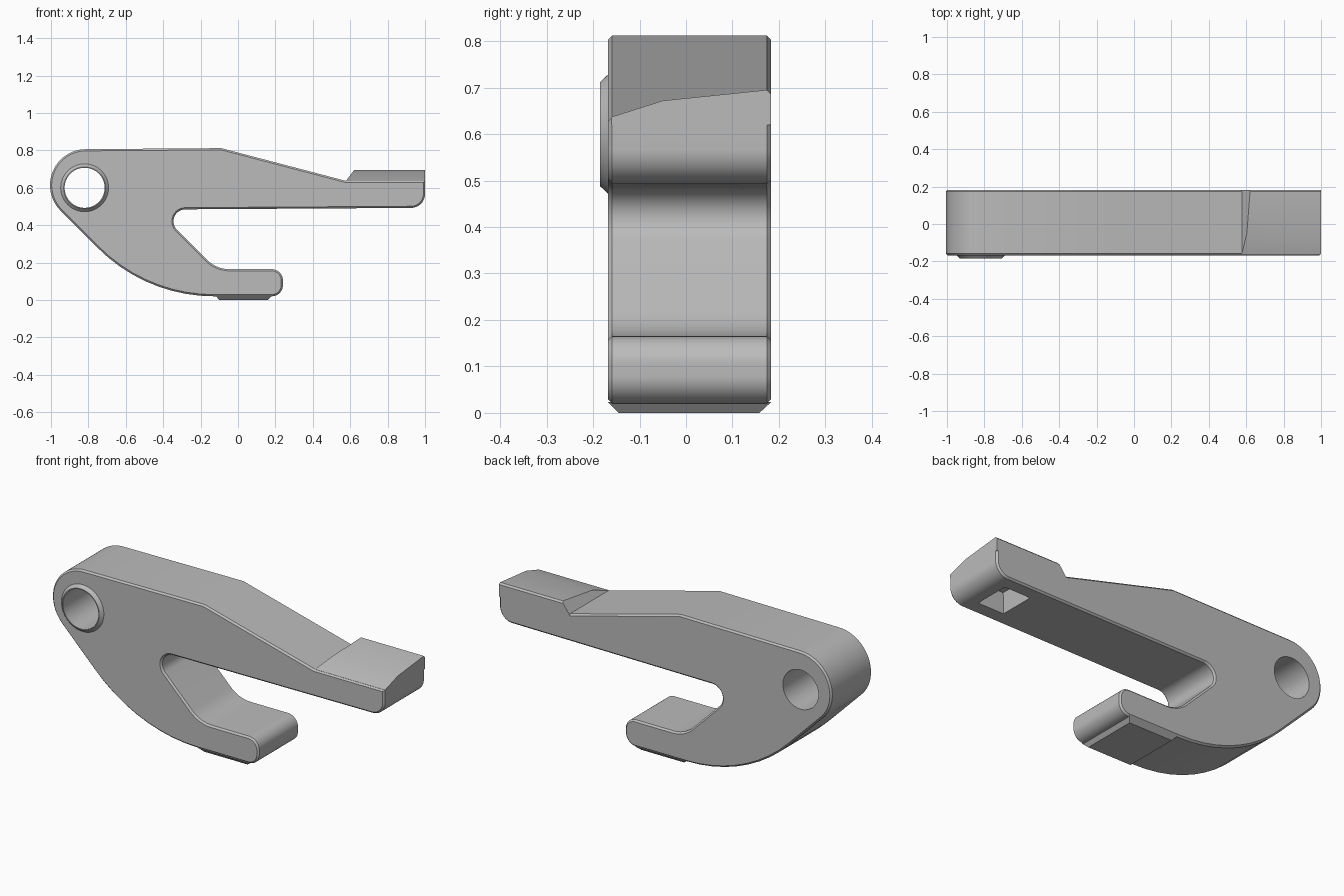
import bpy, bmesh, math
from mathutils import Vector

cube = bpy.data.objects.get("Cube")
if cube:
    bpy.data.objects.remove(cube, do_unlink=True)

FRONT, BACK = -0.168, 0.183
HOLE_X, HOLE_Z = -0.82, 0.60

grey = bpy.data.materials.new("plain_grey")
grey.use_nodes = True
colour = (0.5, 0.5, 0.5, 1)
grey.diffuse_color = colour
grey.node_tree.nodes["Principled BSDF"].inputs["Base Color"].default_value = colour


def make_object(name, bm):
    bmesh.ops.recalc_face_normals(bm, faces=bm.faces)
    mesh = bpy.data.meshes.new(name)
    bm.to_mesh(mesh)
    bm.free()
    obj = bpy.data.objects.new(name, mesh)
    bpy.context.collection.objects.link(obj)
    mesh.materials.append(grey)
    return obj


def rounded(corners):
    """Outline with each (x, z, radius) corner replaced by a fillet arc."""
    out = []
    for i, (x, z, r) in enumerate(corners):
        p = Vector((x, z))
        if not r:
            out.append(p)
            continue
        a = (Vector(corners[i - 1][:2]) - p).normalized()
        b = (Vector(corners[(i + 1) % len(corners)][:2]) - p).normalized()
        half = a.angle(b) / 2
        centre = p + (a + b).normalized() * (r / math.sin(half))
        start = p + a * (r / math.tan(half)) - centre
        end = p + b * (r / math.tan(half)) - centre
        sweep = math.pi - 2 * half
        steps = max(8, int(sweep / 0.08))
        for k in range(steps + 1):
            t = k / steps
            out.append(centre + (start * math.sin((1 - t) * sweep)
                                 + end * math.sin(t * sweep)) / math.sin(sweep))
    return out


def loft(name, rings):
    """Closed solid through matching rings of 3D points."""
    bm = bmesh.new()
    loops = [[bm.verts.new(p) for p in ring] for ring in rings]
    n = len(loops[0])
    for lo, hi in zip(loops, loops[1:]):
        for i in range(n):
            j = (i + 1) % n
            bm.faces.new((lo[i], lo[j], hi[j], hi[i]))
    bm.faces.new(loops[0])
    bm.faces.new(loops[-1])
    return make_object(name, bm)


def rectangle(x0, x1, y0, y1, z):
    return [(x0, y0, z), (x1, y0, z), (x1, y1, z), (x0, y1, z)]


def circle(radius, y, n=64):
    return [(HOLE_X + radius * math.cos(i * math.tau / n), y,
             HOLE_Z + radius * math.sin(i * math.tau / n)) for i in range(n)]


def cut(target, cutter):
    mod = target.modifiers.new("cut", 'BOOLEAN')
    mod.operation = 'DIFFERENCE'
    mod.solver = 'EXACT'
    mod.object = cutter
    bpy.context.view_layer.objects.active = target
    bpy.ops.object.modifier_apply(modifier=mod.name)


# Hook body with filleted outline
outline = rounded([
    (-1.273, 0.803, 0.1925), (-0.492, 0.02, 0.877),
    (0.24, 0.02, 0.06), (0.24, 0.165, 0.06),
    (-0.116, 0.165, 0.17), (-0.434, 0.484, 0.064),
    (1.0, 0.493, 0.075), (1.0, 0.637, 0),
    (0.577, 0.637, 0), (-0.09, 0.812, 0)])
bm = bmesh.new()
cap = bm.faces.new([bm.verts.new((p.x, FRONT, p.y)) for p in outline])
extruded = bmesh.ops.extrude_face_region(bm, geom=[cap], use_keep_orig=True)["geom"]
bmesh.ops.translate(bm, vec=(0, BACK - FRONT, 0),
                    verts=[g for g in extruded if isinstance(g, bmesh.types.BMVert)])
bmesh.ops.recalc_face_normals(bm, faces=bm.faces)
# Chamfer the front and back rims
rims = [e for e in bm.edges if abs(e.verts[0].co.y - e.verts[1].co.y) < 1e-5]
bmesh.ops.bevel(bm, geom=rims, offset=0.009, segments=1, affect='EDGES')
body = make_object("hook_body", bm)

# Raised boss around the pivot hole
boss = loft("pivot_boss", [circle(0.128, FRONT + 0.01), circle(0.128, FRONT),
                           circle(0.112, FRONT - 0.017)])

# Sloping thumb pad on the arm end
section = [(-0.16, 0.637), (-0.05, 0.672), (0.174, 0.695),
           (BACK, 0.686), (BACK, 0.62), (-0.16, 0.62)]
pad = loft("thumb_pad", [[(0.577 + 0.75 * (z - 0.637), y, z) for y, z in section],
                         [(1.0, y, z) for y, z in section]])

# Chamfered foot under the hook
foot = loft("hook_foot", [rectangle(-0.12, 0.18, FRONT, BACK, 0.023),
                          rectangle(-0.10, 0.16, FRONT + 0.023, BACK - 0.025, 0)])

# Pivot hole and the pocket under the arm
hole = loft("hole_cutter", [circle(0.107, -0.5), circle(0.107, 0.5)])
pocket = loft("pocket_cutter", [rectangle(0.73, 0.89, -0.09, 0.11, 0.46),
                                rectangle(0.74, 0.88, -0.08, 0.10, 0.60)])
cut(body, hole)
cut(body, pocket)
cut(boss, hole)
for cutter in (hole, pocket):
    bpy.data.objects.remove(cutter, do_unlink=True)

# Smooth shading with crisp edges
bpy.ops.object.select_all(action='DESELECT')
for obj in (body, boss, pad, foot):
    obj.select_set(True)
bpy.context.view_layer.objects.active = body
bpy.ops.object.shade_smooth_by_angle(angle=math.radians(25))
